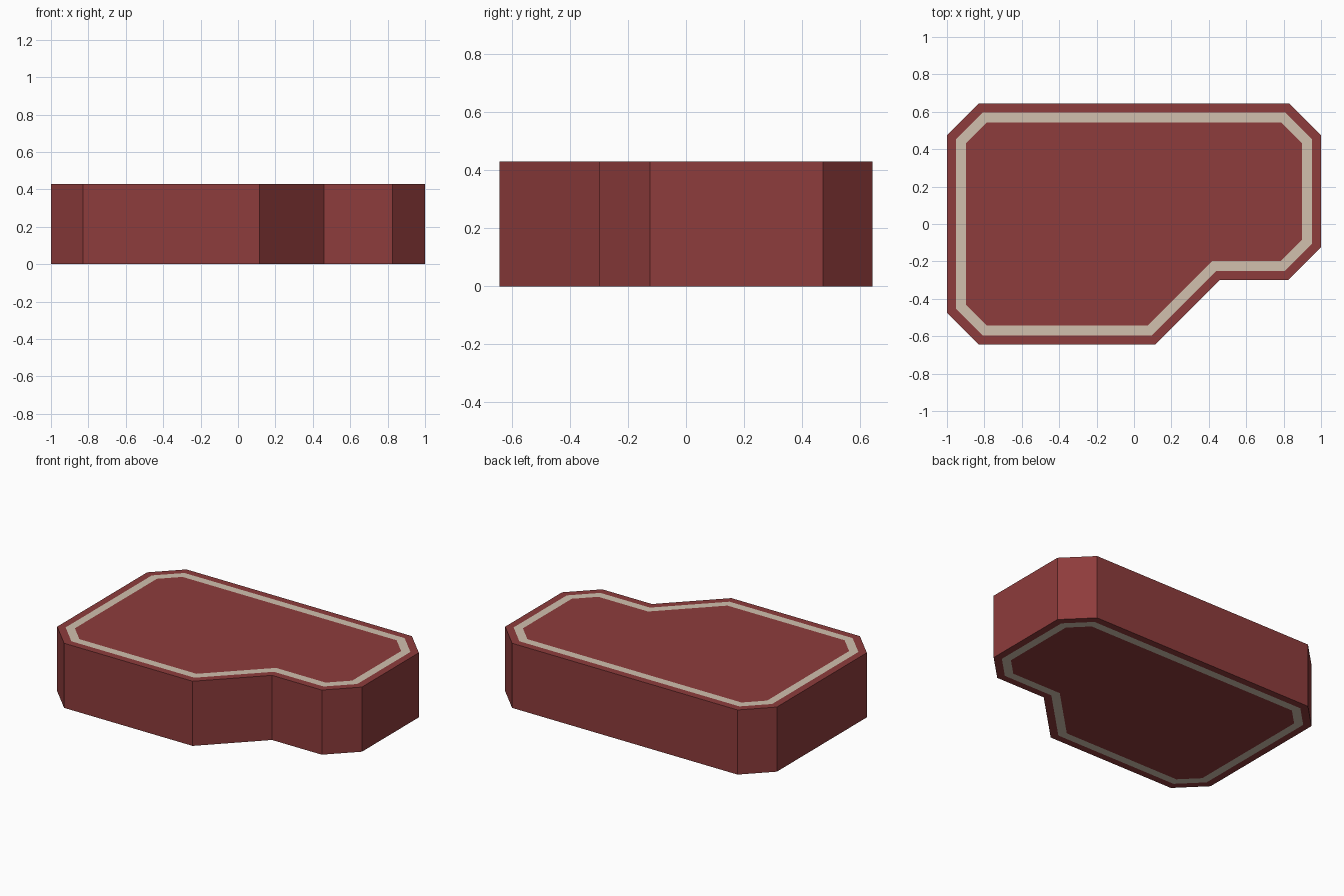
import bpy, bmesh

if "Cube" in bpy.data.objects:
    bpy.data.objects.remove(bpy.data.objects["Cube"])


def material(name, color):
    mat = bpy.data.materials.new(name)
    mat.diffuse_color = (*color, 1.0)
    mat.use_nodes = True
    mat.node_tree.nodes["Principled BSDF"].inputs["Base Color"].default_value = mat.diffuse_color
    return mat


HEIGHT = 0.43
OUTLINE = [(-0.83, -0.643), (0.116, -0.643), (0.46, -0.299), (0.826, -0.299),
           (1.0, -0.125), (1.0, 0.473), (0.83, 0.643), (-0.83, 0.643),
           (-1.0, 0.473), (-1.0, -0.473)]

# Slab: chamfered outline extruded upwards
bm = bmesh.new()
base = bm.faces.new([bm.verts.new((x, y, 0)) for x, y in OUTLINE])
extruded = bmesh.ops.extrude_face_region(bm, geom=[base], use_keep_orig=True)
top_verts = [v for v in extruded["geom"] if isinstance(v, bmesh.types.BMVert)]
bmesh.ops.translate(bm, verts=top_verts, vec=(0, 0, HEIGHT))
bmesh.ops.recalc_face_normals(bm, faces=bm.faces[:])

# Border stripe: two flush insets on the top and the underside
for cap in [f for f in bm.faces if abs(f.normal.z) > 0.9]:
    bmesh.ops.inset_region(bm, faces=[cap], thickness=0.048, use_even_offset=True)
    stripe = bmesh.ops.inset_region(bm, faces=[cap], thickness=0.053, use_even_offset=True)
    for face in stripe["faces"]:
        face.material_index = 1

mesh = bpy.data.meshes.new("slab")
bm.to_mesh(mesh)
bm.free()
mesh.materials.append(material("dark red", (0.27, 0.045, 0.045)))
mesh.materials.append(material("beige", (0.64, 0.53, 0.42)))
slab = bpy.data.objects.new("slab", mesh)
bpy.context.collection.objects.link(slab)
